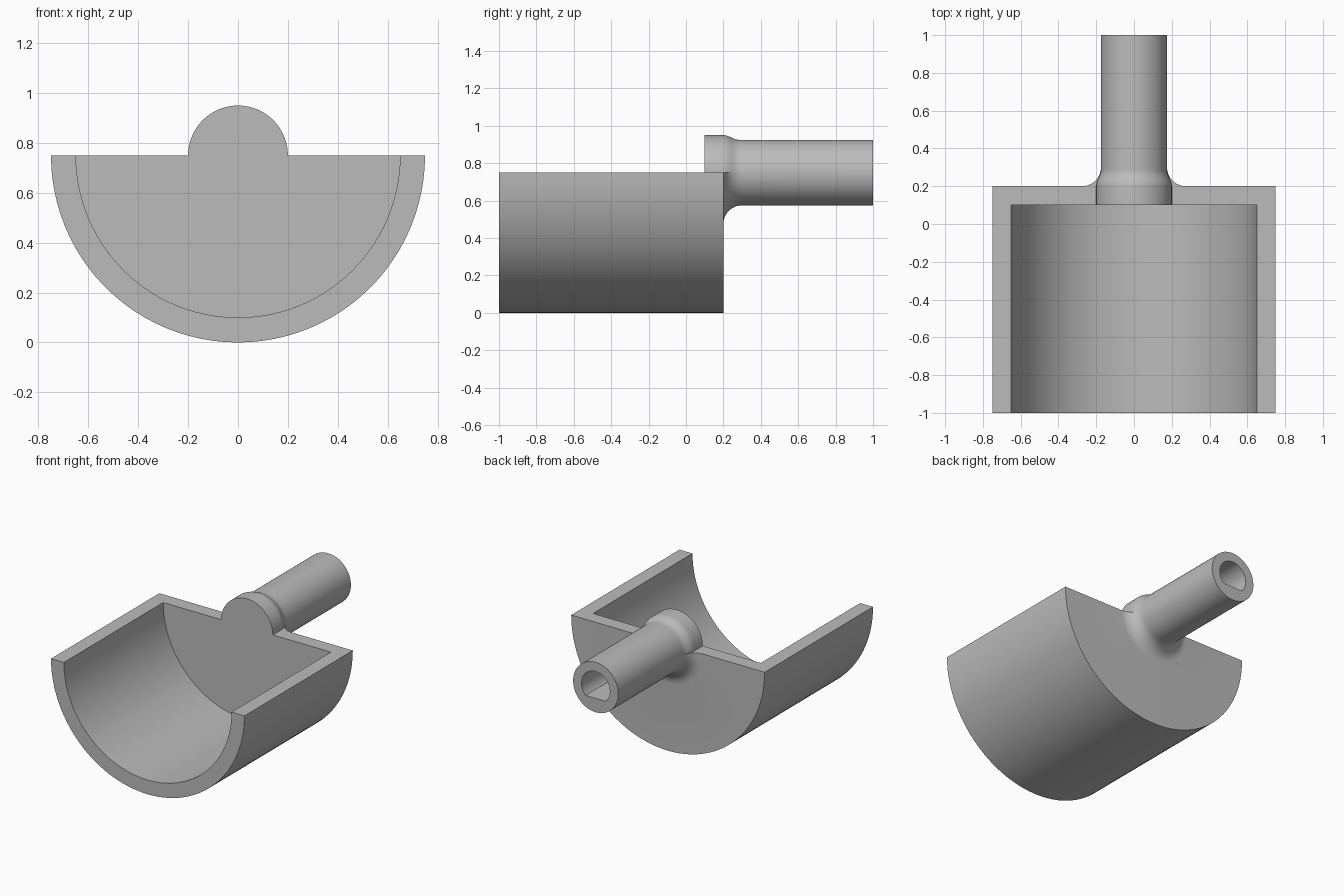
import bpy
import bmesh
from math import sin, cos, pi, radians

if "Cube" in bpy.data.objects:
    bpy.data.objects.remove(bpy.data.objects["Cube"], do_unlink=True)

AXIS_Z = 0.75          # height of the shared scoop and handle axis
STEPS = 48             # segments in each half turn
CURVE = 10             # segments in each neck curve
WALL_IN, WALL_OUT = 0.1, 0.2
COLLAR, HANDLE = 0.2, 0.175
BORE, BORE_END = 0.11, 0.5


def place(r, y, a):
    return (r * cos(a), y, AXIS_Z + r * sin(a))


def bore(a):
    """D-shaped socket: round with a flat underside."""
    flat = BORE * sin(pi / 4)
    r = min(BORE, flat / -sin(a)) if sin(a) < -0.1 else BORE
    return [(r, 1), (r, BORE_END), (0, BORE_END)]


def revolve(bm, profile, start):
    """Half turn of a (radius, y) profile that ends in the socket."""
    rings = []
    for i in range(STEPS + 1):
        a = start + pi * i / STEPS
        rings.append([bm.verts.new(place(r, y, a)) for r, y in profile + bore(a)])
    for one, two in zip(rings, rings[1:]):
        for j in range(len(one) - 1):
            bm.faces.new((one[j], one[j + 1], two[j + 1], two[j]))


# Neck curves: a stepped collar above, a wide round fillet below
collar_curve = [(HANDLE + (COLLAR - HANDLE) * (1 + cos(pi * i / CURVE)) / 2,
                 WALL_OUT + 0.085 * i / CURVE) for i in range(CURVE + 1)]
fillet = [(HANDLE + 0.1 - 0.1 * sin(pi / 2 * i / CURVE),
           WALL_OUT + 0.1 - 0.1 * cos(pi / 2 * i / CURVE)) for i in range(CURVE + 1)]
neck_end = fillet[-1]

bowl = [(COLLAR, WALL_IN), (0.65, WALL_IN), (0.65, -1), (0.75, -1), (0.75, WALL_OUT)]
upper = [(0, WALL_IN), (COLLAR, WALL_IN)] + collar_curve + [neck_end, (HANDLE, 1)]
lower = [(0, WALL_IN)] + bowl + fillet + [(HANDLE, 1)]

bm = bmesh.new()
revolve(bm, upper, 0)
revolve(bm, lower, -pi)

# Flat rim on each side, outside the collar
rim = bowl + fillet + collar_curve[::-1]
for a in (0, pi):
    bm.faces.new([bm.verts.new(place(r, y, a)) for r, y in rim])

bmesh.ops.remove_doubles(bm, verts=bm.verts, dist=0.0001)
bmesh.ops.recalc_face_normals(bm, faces=bm.faces)

mesh = bpy.data.meshes.new("scoop_with_handle")
bm.to_mesh(mesh)
bm.free()
scoop = bpy.data.objects.new("scoop_with_handle", mesh)
bpy.context.collection.objects.link(scoop)

# Plain grey material
grey = bpy.data.materials.new("plain_grey")
grey.use_nodes = True
colour = (0.5, 0.5, 0.5, 1)
grey.diffuse_color = colour
grey.node_tree.nodes["Principled BSDF"].inputs["Base Color"].default_value = colour
mesh.materials.append(grey)

bpy.ops.object.select_all(action='DESELECT')
scoop.select_set(True)
bpy.context.view_layer.objects.active = scoop
bpy.ops.object.shade_smooth_by_angle(angle=radians(25))
